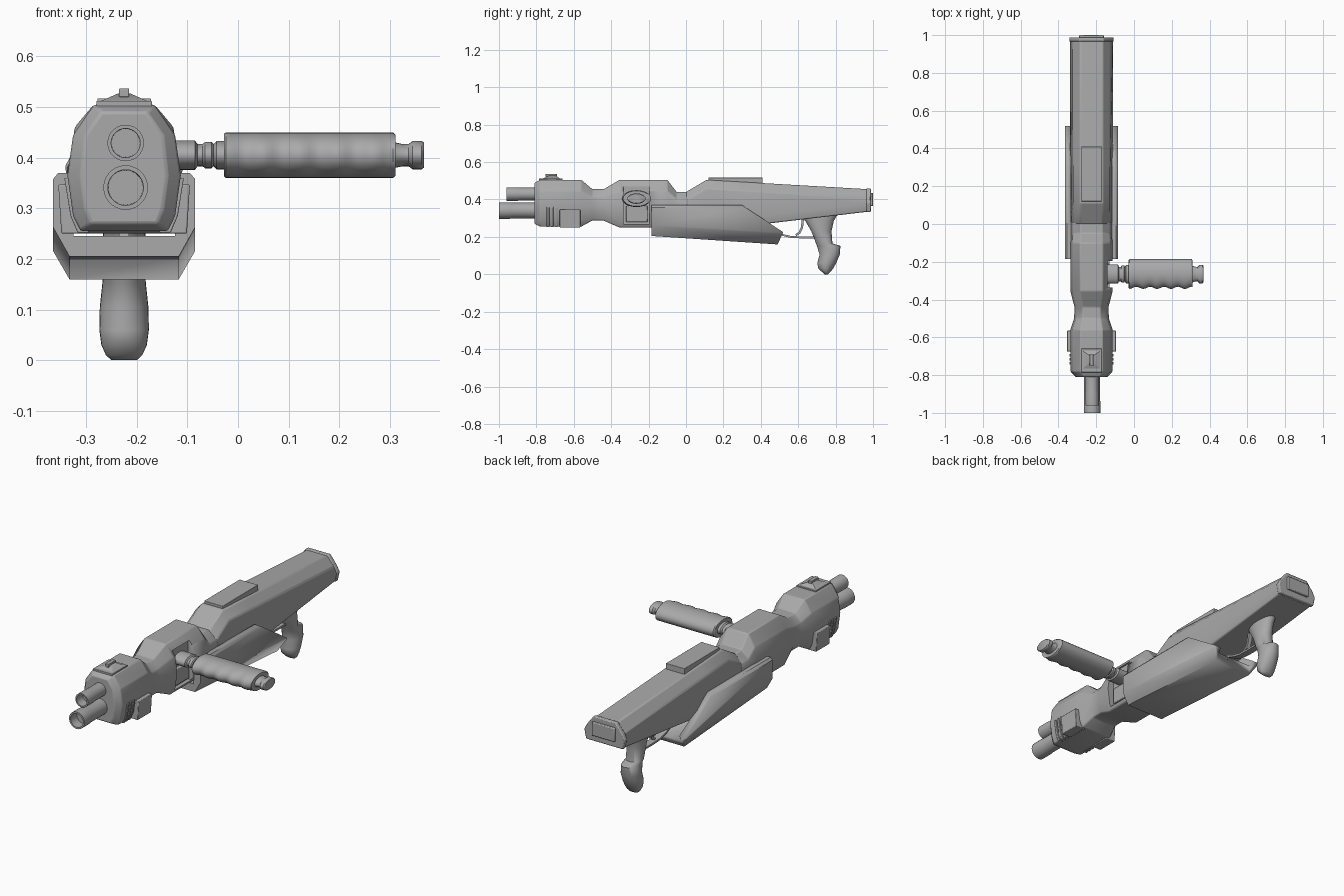
import bpy, bmesh, math
from mathutils import Vector

CX = -0.225  # centre line of the body

cube = bpy.data.objects.get("Cube")
if cube:
    bpy.data.objects.remove(cube)

gray = bpy.data.materials.new("plain_gray")
gray.use_nodes = True
gray.diffuse_color = (0.4, 0.4, 0.4, 1)
gray.node_tree.nodes["Principled BSDF"].inputs["Base Color"].default_value = (0.4, 0.4, 0.4, 1)


def loft(name, rings, bevel=0, angle=30):
    """Skin a row of equal-length rings and cap both ends."""
    bm = bmesh.new()
    rows = [[bm.verts.new(p) for p in ring] for ring in rings]
    n = len(rows[0])
    for a, b in zip(rows, rows[1:]):
        for i in range(n):
            bm.faces.new((a[i], a[(i + 1) % n], b[(i + 1) % n], b[i]))
    bm.faces.new(rows[0])
    bm.faces.new(rows[-1])
    bmesh.ops.recalc_face_normals(bm, faces=bm.faces)
    mesh = bpy.data.meshes.new(name)
    bm.to_mesh(mesh)
    bm.free()
    mesh.materials.append(gray)
    obj = bpy.data.objects.new(name, mesh)
    bpy.context.collection.objects.link(obj)
    bpy.ops.object.select_all(action='DESELECT')
    obj.select_set(True)
    bpy.context.view_layer.objects.active = obj
    bpy.ops.object.shade_smooth_by_angle(angle=math.radians(angle))
    if bevel:
        mod = obj.modifiers.new("bevel", 'BEVEL')
        mod.width, mod.segments = bevel, 2
        mod.limit_method, mod.angle_limit = 'ANGLE', math.radians(25)
    return obj


def mirrored(half, y):
    """Full cross-section from its +x half, at depth y."""
    pts = half + [(-x, z) for x, z in reversed(half)]
    return [Vector((CX + x, y, z)) for x, z in pts]


def box(name, x, y, z, bevel=0):
    return loft(name, [[(a, y[0], z[0]), (a, y[1], z[0]), (a, y[1], z[1]), (a, y[0], z[1])] for a in x], bevel)


def ellipse(center, u, v, n=28):
    c, u, v = Vector(center), Vector(u), Vector(v)
    return [c + u * math.cos(2 * math.pi * i / n) + v * math.sin(2 * math.pi * i / n) for i in range(n)]


# Receiver: faceted shell with a waist and a raised middle
def receiver_half(w, top, low):
    return [(w * 0.53, top), (w * 0.9, min(0.445, top - 0.04)), (w, 0.365),
            (w * 0.9, low + 0.03), (w * 0.77, low)]


stations = [(-0.81, 0.49, 0.27, 0.085), (-0.78, 0.505, 0.255, 0.112), (-0.56, 0.505, 0.255, 0.112),
            (-0.5, 0.455, 0.288, 0.092), (-0.44, 0.455, 0.287, 0.09), (-0.355, 0.505, 0.25, 0.112),
            (-0.1, 0.505, 0.25, 0.112), (-0.05, 0.44, 0.25, 0.108), (0.01, 0.44, 0.25, 0.108)]
receiver = loft("receiver", [mirrored(receiver_half(w, t, b), y) for y, t, b, w in stations], 0.005)

# Recess in the receiver for the side handle
cutter = box("handle_recess_cutter", (-0.15, 0.02), (-0.335, -0.195), (0.268, 0.47))
cutter.hide_render = True
cutter.hide_viewport = True
cutter.display_type = 'WIRE'
cut = receiver.modifiers.new("recess", 'BOOLEAN')
cut.operation, cut.object, cut.solver = 'DIFFERENCE', cutter, 'EXACT'
box("recess_panel", (-0.16, -0.135), (-0.32, -0.205), (0.28, 0.365), 0.004)


# Stock: tapered towards the rear
def stock_half(top, low, grow=0):
    return [(0.06 + grow, top + grow), (0.098 + grow, top - 0.045), (0.113 + grow, low + 0.045),
            (0.102 + grow, low - grow)]


loft("stock", [mirrored(stock_half(t, b), y) for y, t, b in
               [(0.0, 0.44, 0.25), (0.11, 0.505, 0.25), (0.3, 0.494, 0.255), (0.975, 0.455, 0.335)]], 0.006)
loft("stock_end_cap", [mirrored(stock_half(0.456, 0.337, 0.004), y) for y in (0.965, 0.988)], 0.005)
box("butt_plate", (CX - 0.065, CX + 0.065), (0.98, 1.0), (0.365, 0.435), 0.004)
loft("stock_top_plate", [mirrored([(0.053, 0.517), (0.053, 0.47)], y) for y in (0.12, 0.41)], 0.002)

# Lower guard: open trough around the stock, trimmed at the rear
guard_half = [(0.108, 0.37), (0.13, 0.37), (0.14, 0.358), (0.14, 0.262), (0.108, 0.205)]
guard_inner = [(-0.1, 0.245), (-0.108, 0.37)]


def guard_ring(y):
    drop = 0.067 * (y + 0.185)
    outer = guard_half + [(-x, z) for x, z in reversed(guard_half)]
    loop = outer[:-1] + [guard_inner[1], guard_inner[0], (-guard_inner[0][0], guard_inner[0][1])]
    return [(CX + x, y, z - drop if z < 0.3 else z) for x, z in loop]


guard = loft("lower_guard", [guard_ring(-0.185), guard_ring(0.6)])
bm = bmesh.new()
bm.from_mesh(guard.data)
for point, normal in (((0, 0.3, 0.37), (0, 0.145, 0.22)), ((0, 0.52, 0.225), (0, 0.065, -0.03))):
    res = bmesh.ops.bisect_plane(bm, geom=bm.verts[:] + bm.edges[:] + bm.faces[:],
                                 plane_co=point, plane_no=normal, clear_outer=True)
    edges = [g for g in res["geom_cut"] if isinstance(g, bmesh.types.BMEdge)]
    bmesh.ops.holes_fill(bm, edges=edges)
bmesh.ops.recalc_face_normals(bm, faces=bm.faces)
bm.to_mesh(guard.data)
bm.free()

# Two hollow barrels
for name, tip, z, r in (("upper_barrel", -0.96, 0.429, 0.036), ("lower_barrel", -1.0, 0.341, 0.044)):
    rows = [(-0.78, r * 0.95), (tip + 0.07, r * 0.95), (tip + 0.06, r), (tip, r), (tip, r * 0.8), (tip + 0.05, r * 0.78)]
    loft(name, [ellipse((CX + 0.003, y, z), (q, 0, 0), (0, 0, q)) for y, q in rows])

# Sight on the nose
box("sight_base", (CX - 0.055, CX + 0.055), (-0.785, -0.66), (0.49, 0.512), 0.002)
loft("sight_ramp", [[(CX + s * w, y, z) for s, y in ((-1, a), (1, a), (1, b), (-1, b))]
                    for w, a, b, z in ((0.05, -0.77, -0.67, 0.51), (0.012, -0.735, -0.695, 0.527))])
box("sight_post", (CX - 0.01, CX + 0.01), (-0.75, -0.69), (0.52, 0.537), 0.002)

# Side plates and ribs on the nose
for side, s in (("left", 1), ("right", -1)):
    plate = [(0.08, 0.347), (0.13, 0.347), (0.124, 0.25), (0.07, 0.25)]
    loft(side + "_nose_plate", [[(CX + s * x, y, z) for x, z in plate] for y in (-0.675, -0.565)], 0.003)
    rib = [(0.08, 0.36), (0.118, 0.36), (0.106, 0.285), (0.092, 0.252), (0.07, 0.252)]
    for i in range(3):
        y = -0.745 + i * 0.022
        loft(f"{side}_nose_rib_{i + 1}", [[(CX + s * x, b, z) for x, z in rib] for b in (y, y + 0.014)], 0.002)

# Side handle: flattened turned profile with finger waves along the front
def handle_ring(x, r, wave=0):
    pts = ellipse((x, -0.265, 0.405), (0, r * 1.75, 0), (0, 0, r))
    return [(p.x, p.y + (wave if p.y < -0.265 else 0) * (-0.265 - p.y) / 0.08, p.z) for p in pts]


neck = [(-0.17, 0.029), (-0.085, 0.029), (-0.08, 0.022), (-0.07, 0.022), (-0.065, 0.026),
        (-0.052, 0.026), (-0.048, 0.022), (-0.042, 0.028), (-0.028, 0.028)]
tip = [(0.311, 0.025), (0.325, 0.022), (0.337, 0.022), (0.345, 0.028), (0.363, 0.028), (0.367, 0.025)]
rings = [handle_ring(*p) for p in neck] + [handle_ring(-0.028, 0.042)]
for i in range(33):
    x = -0.024 + 0.33 * i / 32
    rings.append(handle_ring(x, 0.045, 0.006 - 0.006 * math.cos(2 * math.pi * 4.5 * i / 32)))
rings += [handle_ring(0.311, 0.041)] + [handle_ring(*p) for p in tip]
loft("side_handle", rings, angle=40)

# Pistol grip: stacked ovals (height, front, back, half width)
grip = [(0.32, 0.61, 0.81, 0.042), (0.285, 0.638, 0.79, 0.042), (0.23, 0.67, 0.778, 0.042),
        (0.165, 0.695, 0.783, 0.042), (0.152, 0.7, 0.826, 0.043), (0.105, 0.714, 0.822, 0.048),
        (0.06, 0.702, 0.803, 0.049), (0.03, 0.708, 0.786, 0.045), (0.01, 0.73, 0.77, 0.036), (0, 0.742, 0.76, 0.025)]
loft("pistol_grip", [ellipse((CX, (f + b) / 2, z), (w, 0, 0), (0, (b - f) / 2, 0)) for z, f, b, w in grip], angle=60)


# Trigger and its guard: flat strips
def strip(name, path, t, w):
    rows = []
    for i, p in enumerate(path):
        a, b = path[max(i - 1, 0)], path[min(i + 1, len(path) - 1)]
        n = Vector((0, a[1] - b[1], b[0] - a[0])).normalized() * t
        c = Vector((CX, p[0], p[1]))
        s = Vector((w, 0, 0))
        rows.append([c - s - n, c + s - n, c + s + n, c - s + n])
    loft(name, rows)


strip("trigger_guard", [(0.46, 0.235), (0.51, 0.212), (0.56, 0.2), (0.62, 0.197), (0.7, 0.198)], 0.005, 0.018)
strip("trigger", [(0.625, 0.3), (0.62, 0.25), (0.607, 0.222), (0.587, 0.21)], 0.006, 0.01)
